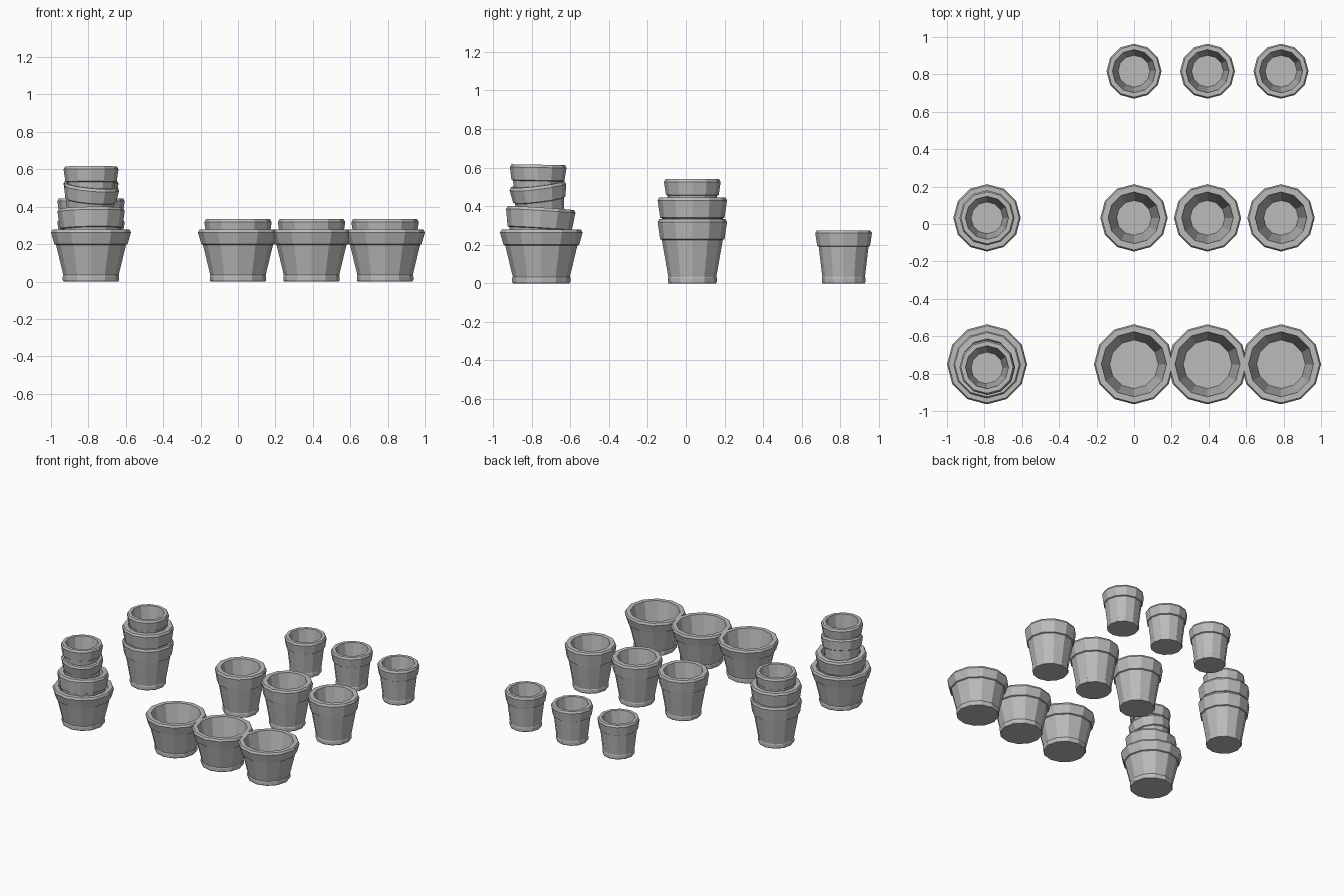
import bpy, bmesh
from math import cos, sin, pi, radians
from mathutils import Euler, Vector

if "Cube" in bpy.data.objects:
    bpy.data.objects.remove(bpy.data.objects["Cube"])

SIDES = 12

clay = bpy.data.materials.new("plain_grey_clay")
clay.use_nodes = True
clay.diffuse_color = (0.5, 0.5, 0.5, 1)
clay.node_tree.nodes["Principled BSDF"].inputs["Base Color"].default_value = (0.5, 0.5, 0.5, 1)


def pot_mesh(name, height, collar, rim, collar_low, neck, foot, mouth, floor):
    """Revolve a pot section: foot ring, tapering body, flared collar, hollow inside."""
    profile = [
        (foot * 0.97, 0), (foot, 0.008), (foot, 0.028), (foot * 0.98, 0.034),  # foot
        (neck, collar), (collar_low, collar + 0.004),                          # body, collar underside
        (rim, height - 0.015), (rim - 0.008, height),                          # flared collar
        (mouth, height), (floor, 0.04),                                        # lip, inner wall
    ]
    bm = bmesh.new()
    rings = [[bm.verts.new((r * cos(2 * pi * i / SIDES), r * sin(2 * pi * i / SIDES), z))
              for i in range(SIDES)] for r, z in profile]
    for low, high in zip(rings, rings[1:]):
        for i in range(SIDES):
            j = (i + 1) % SIDES
            bm.faces.new((low[i], low[j], high[j], high[i]))
    bm.faces.new(rings[0][::-1])
    bm.faces.new(rings[-1])
    mesh = bpy.data.meshes.new(name)
    bm.to_mesh(mesh)
    bm.free()
    mesh.materials.append(clay)
    return mesh


HEIGHTS = {"large": 0.278, "medium": 0.333, "small": 0.275}
MESHES = {
    "large": pot_mesh("large_pot", HEIGHTS["large"], 0.196, 0.214, 0.196, 0.187, 0.151, 0.174, 0.13),
    "medium": pot_mesh("medium_pot", HEIGHTS["medium"], 0.225, 0.18, 0.167, 0.158, 0.127, 0.138, 0.093),
    "small": pot_mesh("small_pot", HEIGHTS["small"], 0.19, 0.147, 0.137, 0.129, 0.113, 0.115, 0.085),
}


def place(name, size, x, y, top=None, tilt=(0, 0)):
    """Put a pot with the centre of its mouth at the given point."""
    obj = bpy.data.objects.new(name, MESHES[size])
    bpy.context.collection.objects.link(obj)
    height = HEIGHTS[size]
    turn = Euler((radians(tilt[0]), radians(tilt[1]), 0))
    axis = turn.to_matrix() @ Vector((0, 0, height))
    obj.rotation_euler = turn
    obj.location = Vector((x, y, top or height)) - axis


# Three rows of single pots
for size, y in (("large", -0.75), ("medium", 0.033), ("small", 0.817)):
    for i in range(3):
        place(f"{size}_row_pot_{i + 1}", size, 0.393 * i, y)

# Neat nested stack
STACK_X = -0.786
place("neat_stack_bottom_pot", "medium", STACK_X, 0.033)
place("neat_stack_middle_pot", "medium", STACK_X, 0.033, 0.445)
place("neat_stack_top_pot", "small", STACK_X, 0.033, 0.54)

# Crooked nested stack
place("crooked_stack_bottom_pot", "large", STACK_X, -0.75)
place("crooked_stack_second_pot", "medium", STACK_X, -0.752, 0.39, (-3.5, -1))
place("crooked_stack_third_pot", "small", STACK_X + 0.005, -0.77, 0.514, (7, 5))
place("crooked_stack_top_pot", "small", STACK_X, -0.766, 0.615, (-1, 0))
